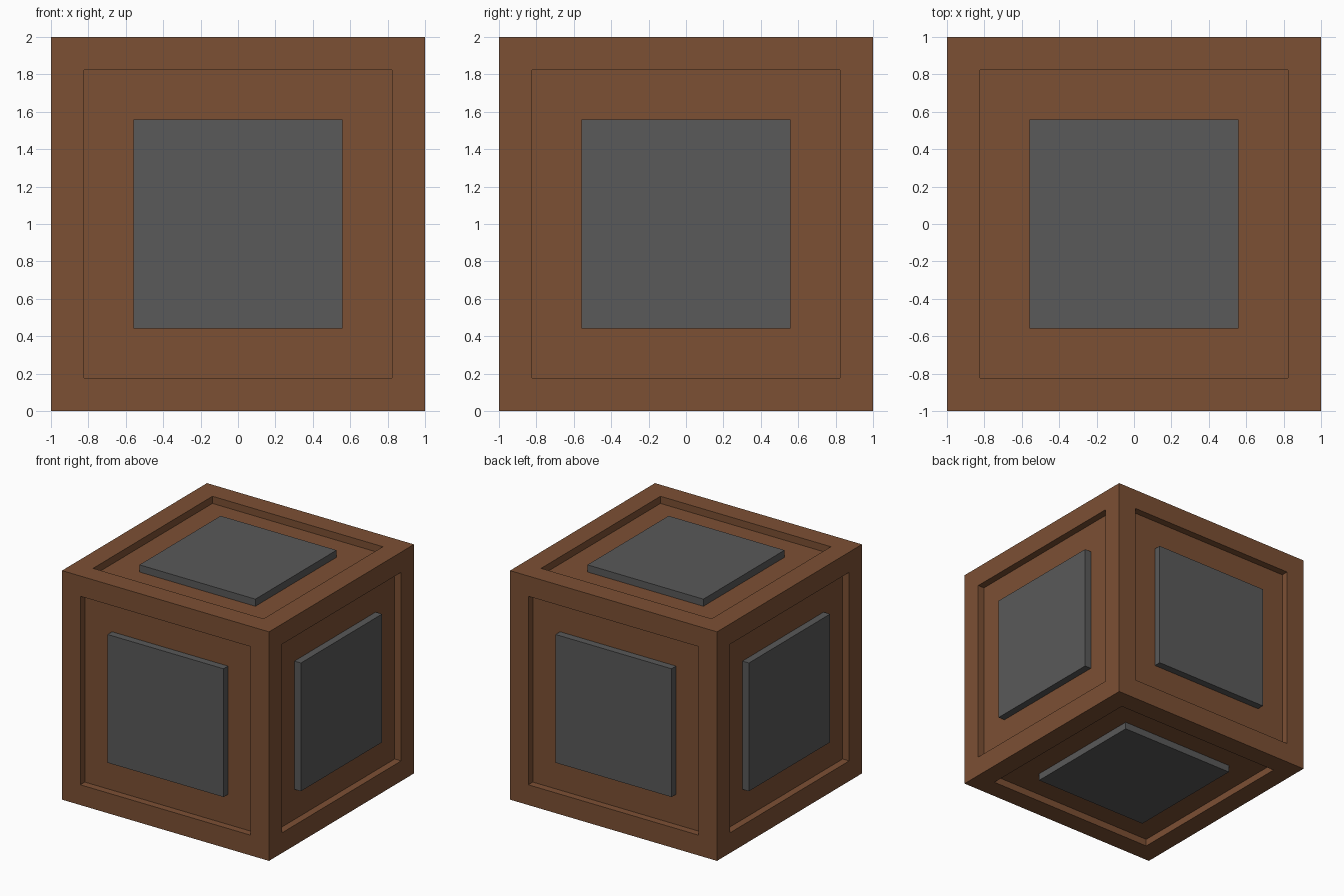
import bpy, bmesh
from mathutils import Vector, Matrix

if "Cube" in bpy.data.objects:
    bpy.data.objects.remove(bpy.data.objects["Cube"])

RECESS = 0.0625   # depth of the recessed panels
BORDER = 0.25     # width of the raised frame
PLATE = 0.56      # half width of the metal plates
CENTRE = Vector((0, 0, 1))


def material(name, rgb):
    m = bpy.data.materials.new(name)
    m.diffuse_color = (*rgb, 1)
    m.use_nodes = True
    m.node_tree.nodes["Principled BSDF"].inputs["Base Color"].default_value = m.diffuse_color
    return m


def finish(bm, name, mat):
    me = bpy.data.meshes.new(name)
    bm.to_mesh(me)
    bm.free()
    me.materials.append(mat)
    ob = bpy.data.objects.new(name, me)
    bpy.context.collection.objects.link(ob)
    return ob


wood = material("brown wood", (0.202, 0.08, 0.034))
metal = material("dark grey metal", (0.1, 0.1, 0.1))

# Crate body: a cube with a square recess sunk into every side
bm = bmesh.new()
bmesh.ops.create_cube(bm, size=2, matrix=Matrix.Translation(CENTRE))
bm.normal_update()
sides = list(bm.faces)
bmesh.ops.inset_individual(bm, faces=sides, thickness=BORDER)
for face in sides:
    face.normal_update()
    normal = face.normal.copy()
    panel = bmesh.ops.extrude_discrete_faces(bm, faces=[face])["faces"][0]
    bmesh.ops.translate(bm, verts=panel.verts, vec=-normal * RECESS)
bmesh.ops.recalc_face_normals(bm, faces=bm.faces)
finish(bm, "crate_body", wood)

# Metal plates: one on each recessed panel, flush with the frame
directions = {"front": (0, -1, 0), "back": (0, 1, 0), "left": (-1, 0, 0),
              "right": (1, 0, 0), "top": (0, 0, 1), "bottom": (0, 0, -1)}
thick = RECESS + 0.005   # seated slightly into the panel
for side, d in directions.items():
    d = Vector(d)
    size = [thick if abs(c) > 0.5 else 2 * PLATE for c in d]
    bm = bmesh.new()
    bmesh.ops.create_cube(bm, size=1, matrix=Matrix.Translation(CENTRE + d * (1 - thick / 2))
                          @ Matrix.Diagonal((*size, 1)))
    finish(bm, side + "_plate", metal)
